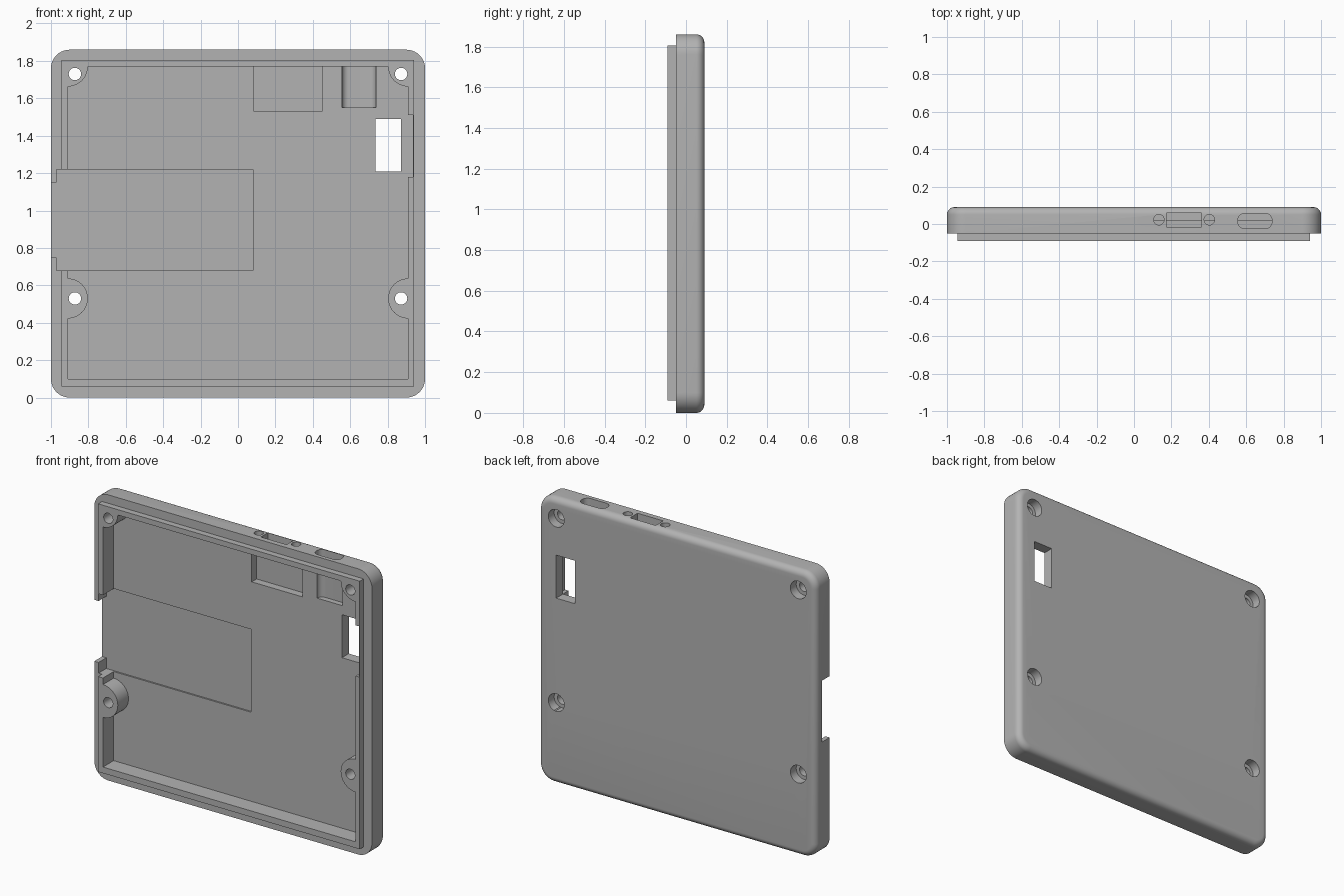
import bpy, bmesh
from math import sin, cos, pi
from mathutils import Matrix

if "Cube" in bpy.data.objects:
    bpy.data.objects.remove(bpy.data.objects["Cube"])

FRONT, STEP, FLOOR, BACK = -0.09, -0.05, 0.02, 0.09
TOP = 1.86

grey = bpy.data.materials.new("plain grey")
grey.use_nodes = True
grey.diffuse_color = (0.45, 0.45, 0.45, 1)
grey.node_tree.nodes["Principled BSDF"].inputs["Base Color"].default_value = grey.diffuse_color


def finish(name, bm):
    bmesh.ops.recalc_face_normals(bm, faces=bm.faces)
    mesh = bpy.data.meshes.new(name)
    bm.to_mesh(mesh)
    bm.free()
    mesh.materials.append(grey)
    obj = bpy.data.objects.new(name, mesh)
    bpy.context.collection.objects.link(obj)
    return obj


def loft(name, rings):
    bm = bmesh.new()
    loops = [[bm.verts.new(p) for p in ring] for ring in rings]
    for a, b in zip(loops, loops[1:]):
        for i in range(len(a)):
            j = (i + 1) % len(a)
            bm.faces.new((a[i], a[j], b[j], b[i]))
    bm.faces.new(loops[0])
    bm.faces.new(loops[-1])
    return finish(name, bm)


def outline(x0, x1, z0, z1, r, steps=10):
    """Rounded rectangle as (x, z) pairs."""
    corners = [(x1 - r, z1 - r), (x0 + r, z1 - r), (x0 + r, z0 + r), (x1 - r, z0 + r)]
    return [(cx + r * cos((q + k / steps) * pi / 2), cz + r * sin((q + k / steps) * pi / 2))
            for q, (cx, cz) in enumerate(corners) for k in range(steps + 1)]


def box(x0, x1, y0, y1, z0, z1):
    bm = bmesh.new()
    bmesh.ops.create_cube(bm, size=1)
    bmesh.ops.scale(bm, vec=(x1 - x0, y1 - y0, z1 - z0), verts=bm.verts)
    bmesh.ops.translate(bm, vec=((x0 + x1) / 2, (y0 + y1) / 2, (z0 + z1) / 2), verts=bm.verts)
    return finish("box_tool", bm)


def cylinder(x, y, z, r, depth, axis="Y"):
    bm = bmesh.new()
    bmesh.ops.create_cone(bm, cap_ends=True, segments=48, radius1=r, radius2=r, depth=depth)
    if axis == "Y":
        bmesh.ops.rotate(bm, matrix=Matrix.Rotation(pi / 2, 3, "X"), verts=bm.verts)
    bmesh.ops.translate(bm, vec=(x, y, z), verts=bm.verts)
    return finish("round_tool", bm)


def combine(target, tool, operation="DIFFERENCE"):
    mod = target.modifiers.new("combine", "BOOLEAN")
    mod.operation, mod.object, mod.solver = operation, tool, "EXACT"
    bpy.context.view_layer.objects.active = target
    bpy.ops.object.modifier_apply(modifier=mod.name)
    bpy.data.objects.remove(tool)


# Shell with rounded corners and a rounded back edge
FILLET = 0.04
layers = [(STEP, 0)] + [(BACK - FILLET * (1 - sin(k * pi / 16)), FILLET * (1 - cos(k * pi / 16)))
                        for k in range(9)]
shell = loft("case_shell", [[(x, y, z) for x, z in outline(-1 + i, 1 - i, i, TOP - i, 0.1 - i)]
                            for y, i in layers])

# Raised front lip
combine(shell, box(-0.945, 0.94, FRONT, 0, 0.06, 1.805), "UNION")

# Cavity, leaving the screw bosses standing at its sides
cavity = box(-0.91, 0.91, -0.3, FLOOR, 0.1, 1.77)
for side in (-1, 1):
    for z in (0.53, 1.77):
        combine(cavity, cylinder(side * 0.91, -0.1, z, 0.107, 0.8))
combine(shell, cavity)

# Screw holes with counterbores in the back
for side in (-1, 1):
    for z in (0.53, 1.73):
        combine(shell, cylinder(side * 0.872, 0, z, 0.033, 0.6))
        combine(shell, cylinder(side * 0.872, BACK + 0.04, z, 0.057, 0.2))

# Shallow card recess and its opening in the side wall
combine(shell, box(-0.97, 0.08, -0.3, 0.03, 0.68, 1.22))
combine(shell, box(-1.1, -0.96, -0.3, 0.03, 0.75, 1.15))

# Window through the back and the notch in the wall beside it
combine(shell, box(0.735, 0.872, -0.05, 0.3, 1.21, 1.49))
combine(shell, box(0.89, 0.935, -0.3, FLOOR, 1.18, 1.51))

# Connector pocket with a slot and two round holes in the top wall
combine(shell, box(0.085, 0.45, -0.03, 0.07, 1.53, 1.77))
combine(shell, box(0.175, 0.36, -0.015, 0.06, 1.7, 2))
for x in (0.133, 0.403):
    combine(shell, cylinder(x, 0.023, 1.85, 0.028, 0.3, "Z"))

# Rounded plug channel through the top wall
channel = outline(0.555, 0.738, -0.024, 0.056, 0.036)
combine(shell, loft("channel_tool", [[(x, y, z) for x, y in channel] for z in (1.55, 2)]))

# Smooth the rounded parts only
bpy.ops.object.select_all(action="DESELECT")
shell.select_set(True)
bpy.context.view_layer.objects.active = shell
bpy.ops.object.shade_smooth_by_angle(angle=pi / 6)
